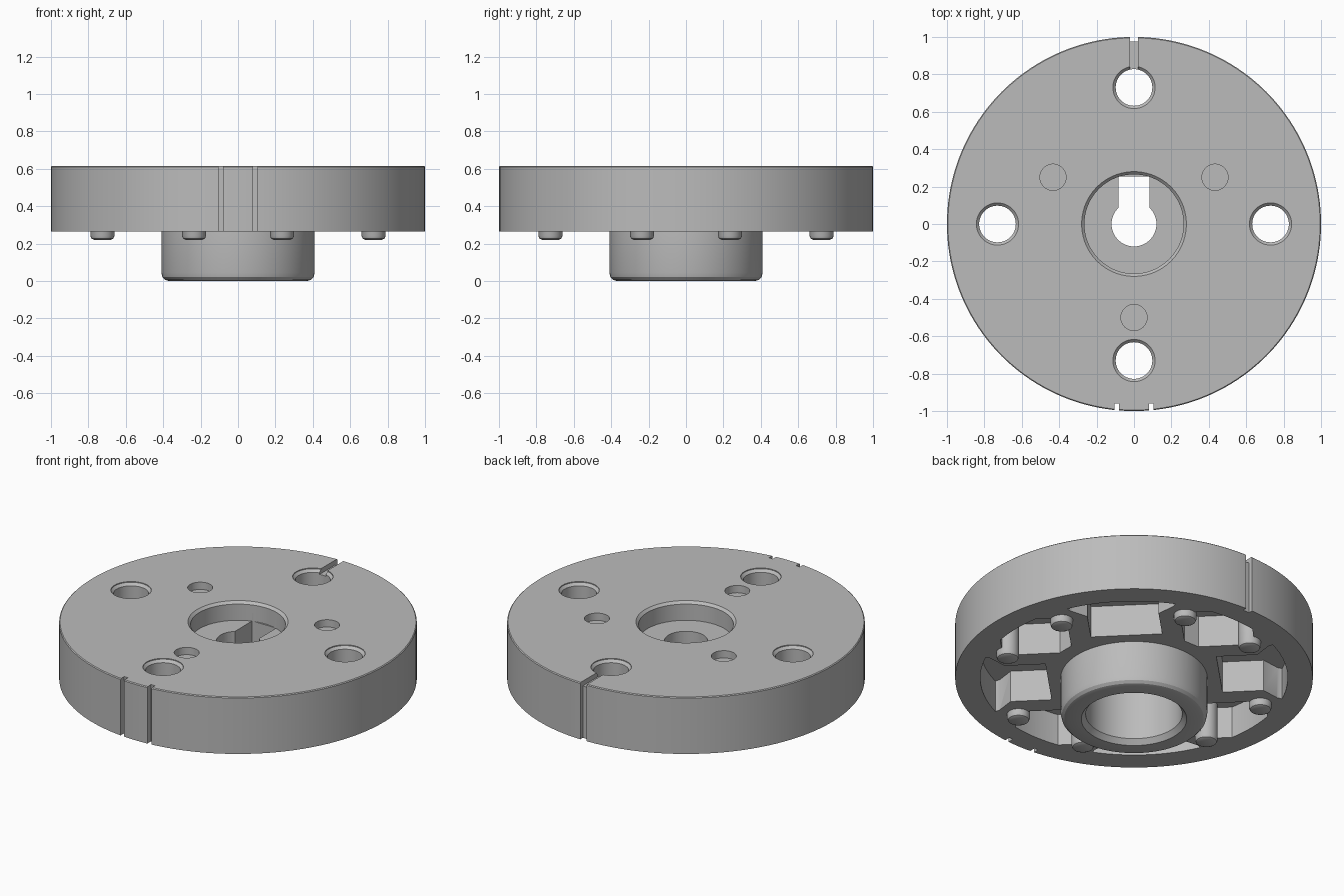
import bpy, bmesh, math
from mathutils import Matrix

if "Cube" in bpy.data.objects:
    bpy.data.objects.remove(bpy.data.objects["Cube"])

BASE, TOP, CEILING = 0.265, 0.615, 0.46

grey = bpy.data.materials.new("plain grey")
grey.use_nodes = True
grey.diffuse_color = (0.5, 0.5, 0.5, 1)
grey.node_tree.nodes["Principled BSDF"].inputs["Base Color"].default_value = (0.5, 0.5, 0.5, 1)


def finish(name, bm):
    bmesh.ops.recalc_face_normals(bm, faces=bm.faces)
    mesh = bpy.data.meshes.new(name)
    bm.to_mesh(mesh)
    bm.free()
    ob = bpy.data.objects.new(name, mesh)
    bpy.context.collection.objects.link(ob)
    mesh.materials.append(grey)
    return ob


def lathe(name, profile, at=(0, 0), steps=128):
    """Solid of revolution about a vertical axis through at."""
    bm = bmesh.new()
    vs = [bm.verts.new((r, 0, z)) for r, z in profile]
    es = [bm.edges.new(p) for p in zip(vs, vs[1:])]
    bmesh.ops.spin(bm, geom=vs + es, cent=(0, 0, 0), axis=(0, 0, 1),
                   angle=math.tau, steps=steps)
    bmesh.ops.remove_doubles(bm, verts=bm.verts, dist=1e-5)
    bm.transform(Matrix.Translation((at[0], at[1], 0)))
    return finish(name, bm)


def prism(name, outline, z0, z1, angle=0):
    bm = bmesh.new()
    face = bm.faces.new([bm.verts.new((x, y, z0)) for x, y in outline])
    up = bmesh.ops.extrude_face_region(bm, geom=[face])["geom"]
    for v in up:
        if isinstance(v, bmesh.types.BMVert):
            v.co.z = z1
    bm.transform(Matrix.Rotation(angle, 4, "Z"))
    return finish(name, bm)


def box(name, x0, x1, y0, y1, z0, z1):
    return prism(name, [(x0, y0), (x1, y0), (x1, y1), (x0, y1)], z0, z1)


def cut(body, cutter):
    mod = body.modifiers.new("cut", "BOOLEAN")
    mod.operation, mod.solver, mod.object = "DIFFERENCE", "EXACT", cutter
    bpy.context.view_layer.objects.active = body
    bpy.ops.object.modifier_apply(modifier=mod.name)
    bpy.data.objects.remove(cutter)


def pocket_outline(side, rim_angle, rim=0.86):
    """Symmetric pocket: straight sides closed by an arc along the rim."""
    arc = [(rim * math.cos(a), rim * math.sin(a))
           for a in (rim_angle * (1 - i / 6) for i in range(13))]
    return [(x, -y) for x, y in side] + arc[::-1] + side[::-1]


# Disc with hub, upper counterbore and lower bore
body = lathe("disc_with_hub", [
    (0, 0.36), (0.27, 0.36), (0.27, 0.03), (0.295, 0), (0.37, 0), (0.39, 0.006),
    (0.404, 0.02), (0.41, 0.045), (0.41, BASE), (1, BASE), (1, 0.61), (0.995, TOP),
    (0.28, TOP), (0.265, 0.6), (0.265, 0.5), (0, 0.5)], steps=160)

# Underside pockets: four diamond shaped on the axes, four flared between them
diamond = pocket_outline([(0.5, 0.05), (0.725, 0.275)], 0.18)
flared = pocket_outline([(0.48, 0.2), (0.71, 0.2), (0.78, 0.29)], 0.36)
for i in range(4):
    turn = i * math.pi / 2
    cut(body, prism("pocket", diamond, 0.2, CEILING, turn))
    cut(body, prism("pocket", flared, 0.2, CEILING, turn + math.pi / 4))
    # Countersunk through hole
    at = (0.73 * math.cos(turn), 0.73 * math.sin(turn))
    cut(body, lathe("hole", [(0, 0.2), (0.098, 0.2), (0.098, 0.595), (0.113, 0.61),
                             (0.113, 0.7), (0, 0.7)], at, 48))

# Shallow round recesses on the top
for i in range(3):
    a = math.radians(30 + 120 * i)
    cut(body, lathe("recess", [(0, 0.57), (0.07, 0.57), (0.07, 0.7), (0, 0.7)],
                    (0.5 * math.cos(a), 0.5 * math.sin(a)), 48))

# Keyhole through the floor of the counterbore
cut(body, lathe("keyhole", [(0, 0.3), (0.12, 0.3), (0.12, 0.55), (0, 0.55)], steps=64))
cut(body, box("keyway", -0.082, 0.082, 0, 0.255, 0.3, 0.55))

# Rim marks: one groove at the back with a top channel, two at the front
cut(body, box("back_groove", -0.022, 0.022, 0.975, 1.1, 0.2, 0.7))
cut(body, box("top_channel", -0.022, 0.022, 0.75, 1.1, 0.585, 0.7))
for s in (-1, 1):
    cut(body, box("front_groove", s * 0.092 - 0.013, s * 0.092 + 0.013, -1.1, -0.96, 0.2, 0.7))

# Rounded feet at the side corners of the diamond pockets
parts = [body]
for i in range(4):
    for s in (-1, 1):
        a = i * math.pi / 2 + s * math.atan2(0.235, 0.725)
        r = math.hypot(0.235, 0.725)
        parts.append(lathe("foot", [(0, 0.22), (0.045, 0.22), (0.058, 0.226), (0.064, 0.24),
                                    (0.064, CEILING + 0.01), (0, CEILING + 0.01)],
                           (r * math.cos(a), r * math.sin(a)), 24))

for ob in parts:
    bpy.ops.object.select_all(action="DESELECT")
    ob.select_set(True)
    bpy.context.view_layer.objects.active = ob
    bpy.ops.object.shade_smooth_by_angle(angle=math.radians(25))
